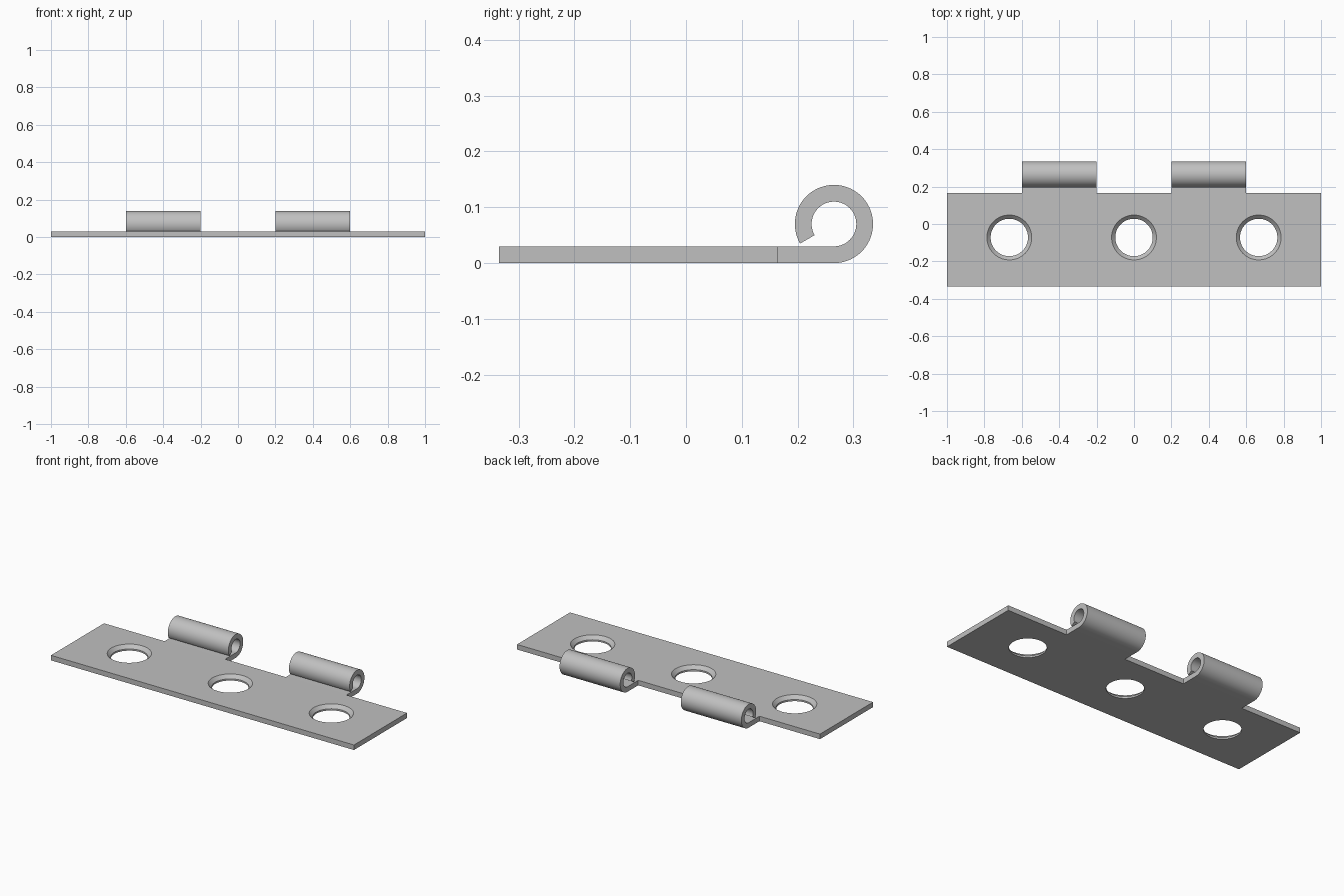
import bpy, bmesh
from math import cos, sin, pi, radians

cube = bpy.data.objects.get("Cube")
if cube:
    bpy.data.objects.remove(cube, do_unlink=True)

THICK = 0.03
TAB_Y = 0.165            # back edge of the plate, where the tabs start
PIN_Y, PIN_Z = 0.265, 0.07
OUTER, INNER = 0.07, 0.04

steel = bpy.data.materials.new("grey steel")
steel.use_nodes = True
steel.diffuse_color = (0.53, 0.53, 0.53, 1)
steel.node_tree.nodes["Principled BSDF"].inputs["Base Color"].default_value = steel.diffuse_color


def make_object(name, bm):
    bmesh.ops.recalc_face_normals(bm, faces=bm.faces)
    mesh = bpy.data.meshes.new(name)
    bm.to_mesh(mesh)
    bm.free()
    mesh.materials.append(steel)
    obj = bpy.data.objects.new(name, mesh)
    bpy.context.collection.objects.link(obj)
    return obj


def activate(obj):
    bpy.ops.object.select_all(action='DESELECT')
    obj.select_set(True)
    bpy.context.view_layer.objects.active = obj


def bridge_rings(bm, rings):
    """Join consecutive closed rings of vertices with quads."""
    for a, b in zip(rings, rings[1:]):
        n = len(a)
        for i in range(n):
            j = (i + 1) % n
            bm.faces.new((a[i], a[j], b[j], b[i]))
    bm.faces.new(rings[0])
    bm.faces.new(rings[-1])


# Flat leaf plate
bm = bmesh.new()
bmesh.ops.create_cube(bm, size=1)
bmesh.ops.scale(bm, vec=(2, 0.5, THICK), verts=bm.verts)
bmesh.ops.translate(bm, vec=(0, TAB_Y - 0.25, THICK / 2), verts=bm.verts)
plate = make_object("leaf_plate", bm)

# Countersunk screw holes
bm = bmesh.new()
SIDES = 64
for x in (-2 / 3, 0, 2 / 3):
    rings = []
    for r, z in ((0.1, -0.02), (0.1, 0.01), (0.12, THICK), (0.13, 0.04)):
        rings.append([bm.verts.new((x + r * cos(2 * pi * i / SIDES),
                                    -0.072 + r * sin(2 * pi * i / SIDES), z))
                      for i in range(SIDES)])
    bridge_rings(bm, rings)
cutter = make_object("screw_hole_cutter", bm)
cutter.hide_render = True
activate(plate)
cut = plate.modifiers.new("screw_holes", 'BOOLEAN')
cut.operation = 'DIFFERENCE'
cut.solver = 'EXACT'
cut.object = cutter
bpy.ops.object.modifier_apply(modifier=cut.name)
bpy.data.objects.remove(cutter, do_unlink=True)
bpy.ops.object.shade_smooth_by_angle(angle=radians(30))


# Rolled knuckles: a flat tab curling up and over into an open barrel
def knuckle(name, x0, x1):
    pairs = [((TAB_Y, 0), (TAB_Y, THICK))]
    steps = 60
    for i in range(steps + 1):
        a = radians(-90 + 300 * i / steps)
        pairs.append(tuple((PIN_Y + r * cos(a), PIN_Z + r * sin(a))
                           for r in (OUTER, INNER)))
    bm = bmesh.new()
    rings = [[bm.verts.new((x, *p)) for x, p in
              ((x0, out), (x1, out), (x1, inn), (x0, inn))]
             for out, inn in pairs]
    bridge_rings(bm, rings)
    obj = make_object(name, bm)
    activate(obj)
    bpy.ops.object.shade_smooth_by_angle(angle=radians(30))


knuckle("right_knuckle", -0.6, -0.2)
knuckle("left_knuckle", 0.2, 0.6)
